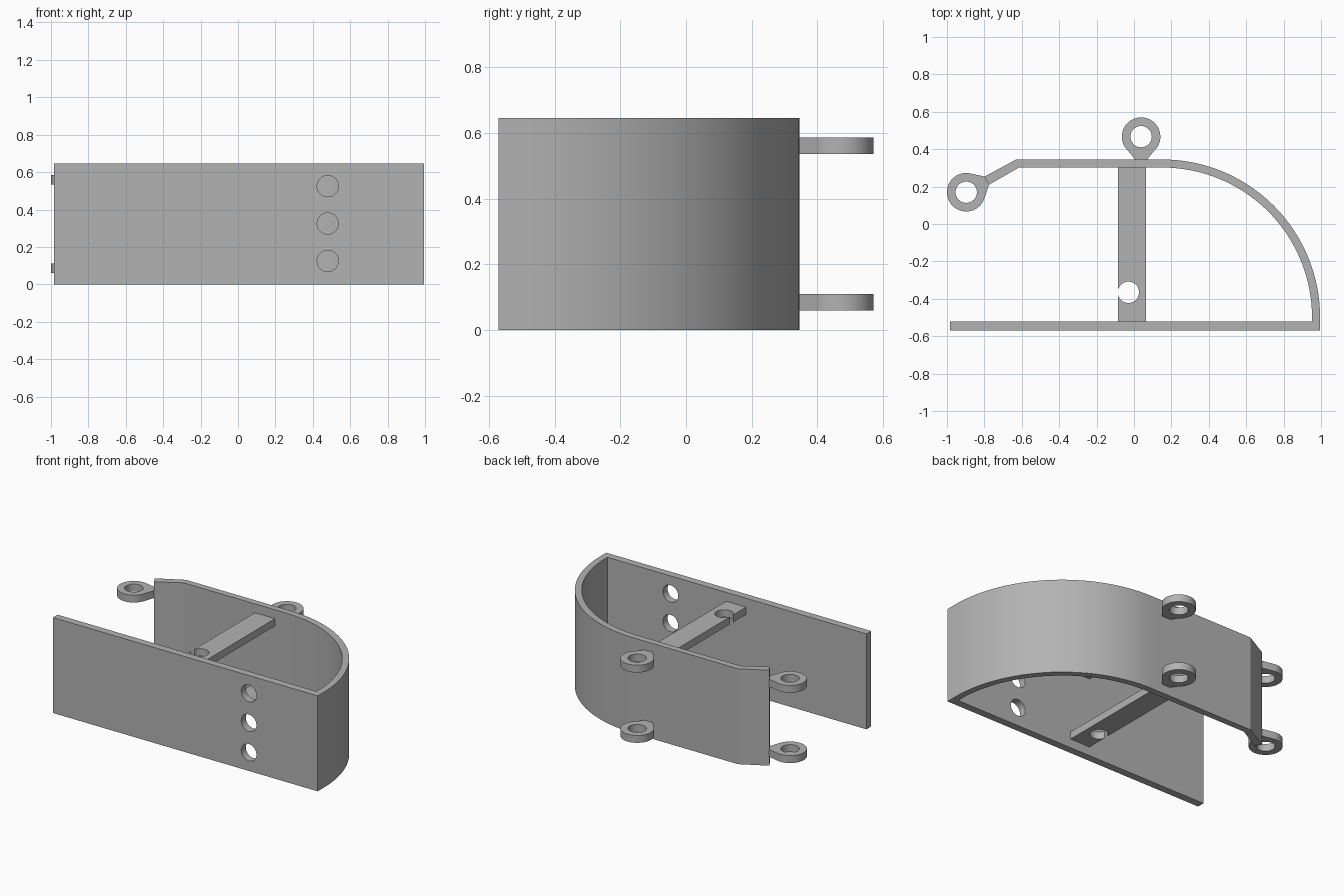
import bpy, bmesh
from math import sin, cos, pi, radians, atan2
from mathutils import Matrix

cube = bpy.data.objects.get("Cube")
if cube:
    bpy.data.objects.remove(cube, do_unlink=True)

grey = bpy.data.materials.new("plain_grey")
grey.use_nodes = True
grey.diffuse_color = (0.45, 0.45, 0.45, 1)
grey.node_tree.nodes["Principled BSDF"].inputs["Base Color"].default_value = grey.diffuse_color

HEIGHT = 0.645
THICK = 0.05
HOLE = 0.057
LEVELS = (0.06, 0.535)      # undersides of the bars and lugs


def make_object(name, bm):
    bmesh.ops.recalc_face_normals(bm, faces=bm.faces)
    mesh = bpy.data.meshes.new(name)
    bm.to_mesh(mesh)
    bm.free()
    mesh.materials.append(grey)
    obj = bpy.data.objects.new(name, mesh)
    bpy.context.collection.objects.link(obj)
    return obj


def extrude_outline(name, points, z, height):
    bm = bmesh.new()
    face = bm.faces.new([bm.verts.new((x, y, z)) for x, y in points])
    extruded = bmesh.ops.extrude_face_region(bm, geom=[face])["geom"]
    verts = [g for g in extruded if isinstance(g, bmesh.types.BMVert)]
    bmesh.ops.translate(bm, verts=verts, vec=(0, 0, height))
    return make_object(name, bm)


def activate(obj):
    bpy.ops.object.select_all(action='DESELECT')
    obj.select_set(True)
    bpy.context.view_layer.objects.active = obj


def drill(obj, location, along_y=False):
    bm = bmesh.new()
    matrix = Matrix.Translation(location)
    if along_y:
        matrix = matrix @ Matrix.Rotation(pi / 2, 4, 'X')
    bmesh.ops.create_cone(bm, cap_ends=True, segments=40, radius1=HOLE,
                          radius2=HOLE, depth=0.2, matrix=matrix)
    cutter = make_object("hole_cutter", bm)
    cutter.hide_render = True
    activate(obj)
    mod = obj.modifiers.new("hole", 'BOOLEAN')
    mod.object = cutter
    mod.operation = 'DIFFERENCE'
    mod.solver = 'EXACT'
    bpy.ops.object.modifier_apply(modifier=mod.name)
    bpy.data.objects.remove(cutter, do_unlink=True)


def smooth(obj):
    activate(obj)
    bpy.ops.object.shade_smooth_by_angle(angle=radians(25))


def arc(cx, cy, radius, start, end, steps):
    angles = [start + (end - start) * i / steps for i in range(steps + 1)]
    return [(cx + radius * cos(a), cy + radius * sin(a)) for a in angles]


# Wall: flat front, quarter-round side, straight back and bent end
RX, RY, RADIUS = 0.15, -0.5, 0.845
outline = [(-0.985, -0.57), (0.995, -0.57)]
outline += arc(RX, RY, RADIUS, 0, pi / 2, 40)
outline += [(-0.63, 0.345), (-0.80, 0.253), (-0.775, 0.21), (-0.615, 0.302)]
outline += arc(RX, RY, RADIUS - 0.043, pi / 2, 0, 40)
outline += [(0.952, -0.52), (-0.985, -0.52)]
wall = extrude_outline("curved_wall", outline, 0, HEIGHT)
for z in (0.125, 0.325, 0.525):
    drill(wall, (0.48, -0.545, z), along_y=True)
smooth(wall)


# Lug: round eye with a neck tapering towards the wall
def lug(name, cx, cy, tx, ty, gap, neck, z):
    direction = atan2(ty - cy, tx - cx)
    points = arc(cx, cy, 0.103, direction + gap, direction + 2 * pi - gap, 40)
    nx, ny = -sin(direction) * neck, cos(direction) * neck
    points += [(tx - nx, ty - ny), (tx + nx, ty + ny)]
    obj = extrude_outline(name, points, z, THICK)
    drill(obj, (cx, cy, z + THICK / 2))
    smooth(obj)


for level, z in zip(("lower", "upper"), LEVELS):
    lug(level + "_back_lug", 0.038, 0.467, 0.038, 0.345, 0.75, 0.032, z)
    lug(level + "_end_lug", -0.897, 0.17, -0.787, 0.232, 0.95, 0.025, z)
    # Cross bar joining front and back walls
    bar = extrude_outline(level + "_cross_bar", [(-0.085, -0.52), (0.065, -0.52),
                          (0.065, 0.303), (-0.085, 0.303)], z, THICK)
    drill(bar, (-0.03, -0.365, z + THICK / 2))
    smooth(bar)
